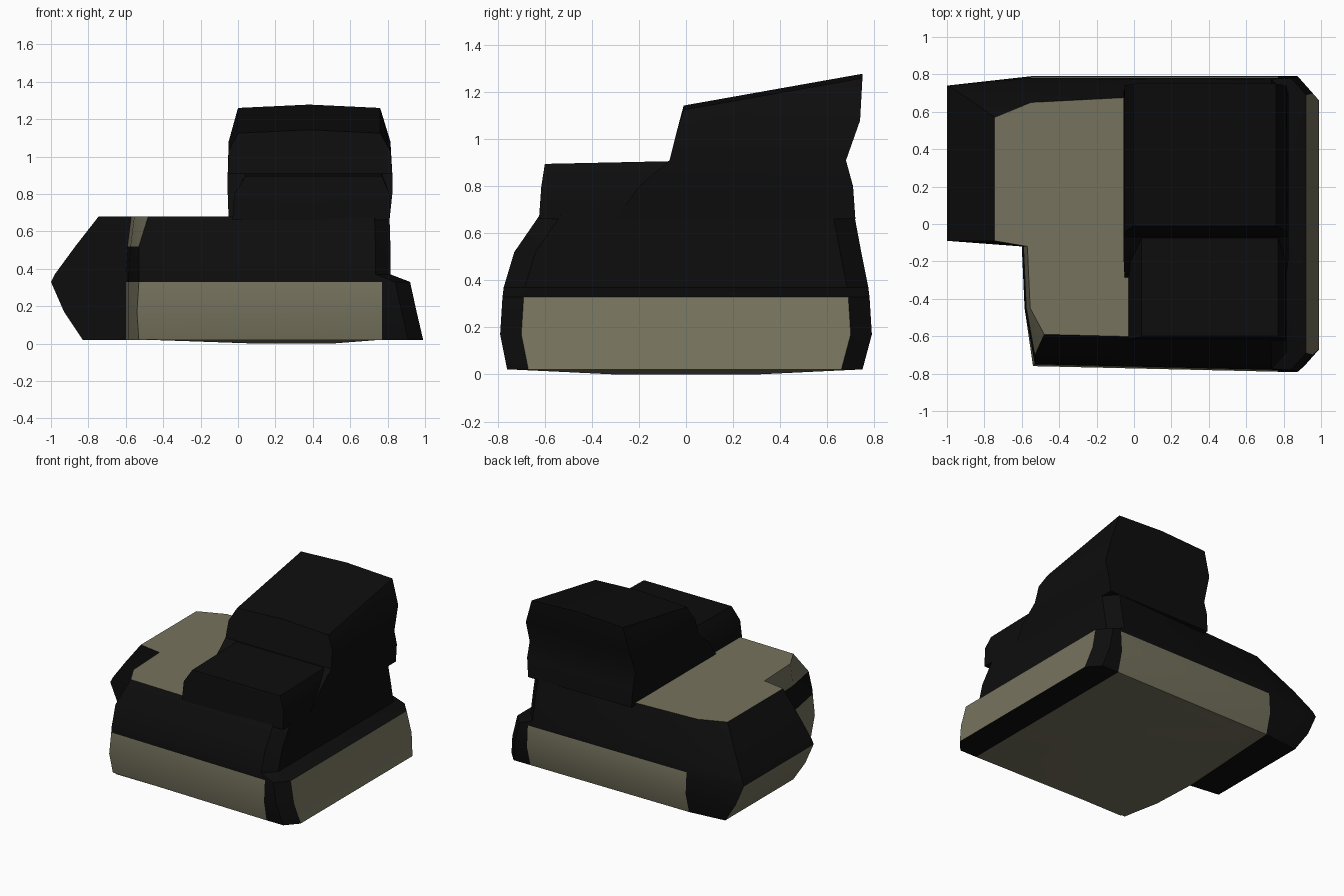
import bpy, bmesh, math

cube = bpy.data.objects.get("Cube")
if cube:
    bpy.data.objects.remove(cube, do_unlink=True)


def material(name, colour):
    mat = bpy.data.materials.new(name)
    mat.use_nodes = True
    mat.diffuse_color = colour
    mat.node_tree.nodes["Principled BSDF"].inputs["Base Color"].default_value = colour
    return mat


BLACK, KHAKI = 0, 1
MATERIALS = [material("black", (0.004, 0.004, 0.004, 1)),
             material("khaki", (0.18, 0.17, 0.11, 1))]


def loft(name, rings, side_colour, bottom, top):
    """Join rings of points; caps are lists of (point indices, colour)."""
    bm = bmesh.new()
    loops = [[bm.verts.new(p) for p in ring] for ring in rings]
    count = len(rings[0])
    for level, (low, high) in enumerate(zip(loops, loops[1:])):
        for i in range(count):
            j = (i + 1) % count
            face = bm.faces.new((low[i], low[j], high[j], high[i]))
            face.material_index = side_colour(level, i)
    for loop, cap in ((loops[0], bottom), (loops[-1], top)):
        for indices, colour in cap:
            bm.faces.new([loop[i] for i in indices]).material_index = colour
    bmesh.ops.recalc_face_normals(bm, faces=bm.faces)
    mesh = bpy.data.meshes.new(name)
    bm.to_mesh(mesh)
    bm.free()
    obj = bpy.data.objects.new(name, mesh)
    for mat in MATERIALS:
        mesh.materials.append(mat)
    bpy.context.collection.objects.link(obj)
    bpy.ops.object.select_all(action="DESELECT")
    obj.select_set(True)
    bpy.context.view_layer.objects.active = obj
    bpy.ops.object.shade_smooth_by_angle(angle=math.radians(35))
    return obj


# Main body: L-shaped outline with a side wing and a ledge on the left
def body_ring(z, right, front, back, wing, wing_back, mid_back, notch, corner):
    panel = min(0.77, right - 0.1)
    bend = right - 0.08
    return [(x, y, z) for x, y in (
        (notch, -0.12), (notch + 0.015, -0.45), (corner, front + 0.03),
        (panel, front), (bend, front), (right, front + 0.09),
        (right, back - 0.09), (bend, back), (panel, back),
        (-0.55, mid_back), (wing, wing_back), (wing, -0.09))]


body_rings = [
    body_ring(0.02, 0.99, -0.76, 0.75, -0.83, 0.72, 0.75, -0.60, -0.53),
    body_ring(0.17, 0.955, -0.79, 0.79, -0.93, 0.74, 0.79, -0.60, -0.54),
    body_ring(0.33, 0.92, -0.78, 0.78, -1.00, 0.74, 0.78, -0.60, -0.53),
    body_ring(0.37, 0.815, -0.775, 0.775, -0.98, 0.73, 0.77, -0.60, -0.53),
    body_ring(0.52, 0.815, -0.73, 0.745, -0.87, 0.66, 0.72, -0.59, -0.53),
    body_ring(0.68, 0.81, -0.62, 0.715, -0.745, 0.57, 0.65, -0.57, -0.48)]

LOWER_PANELS = {0, 1, 2, 5, 8, 10}


def body_colour(level, side):
    if level < 2:
        return KHAKI if side in LOWER_PANELS else BLACK
    return KHAKI if level == 4 and side in (0, 1) else BLACK


main, right_part, wing_part = [0, 1, 2, 3, 8, 9], [3, 4, 5, 6, 7, 8], [0, 9, 10, 11]
loft("body", body_rings, body_colour,
     [(main, KHAKI), (right_part, BLACK), (wing_part, BLACK)],
     [(main, KHAKI), (right_part, BLACK), (wing_part, KHAKI)])


# Upper blocks: rounded rectangles with a slight crown across the middle
def block_ring(x0, x1, y0, y1, z0, z1, crown=0.0):
    mid = (x0 + x1) / 2
    return [(x0, y0, z0), (mid, y0, z0 + crown), (x1, y0, z0),
            (x1, y1, z1), (mid, y1, z1 + crown), (x0, y1, z1)]


def block(name, rings):
    halves = [([0, 1, 4, 5], BLACK), ([1, 2, 3, 4], BLACK)]
    loft(name, [block_ring(*r) for r in rings],
         lambda level, side: BLACK, halves, halves)


block("front_step", [
    (-0.03, 0.81, -0.625, 0.1, 0.66, 0.66),
    (-0.02, 0.81, -0.615, 0.1, 0.80, 0.80),
    (0.04, 0.77, -0.60, 0.1, 0.895, 0.91)])

block("rear_block", [
    (-0.05, 0.81, -0.30, 0.72, 0.66, 0.66),
    (-0.055, 0.825, -0.20, 0.71, 0.80, 0.80),
    (-0.055, 0.825, -0.07, 0.68, 0.91, 0.91),
    (-0.05, 0.815, -0.04, 0.74, 1.03, 1.08),
    (0.0, 0.76, -0.01, 0.75, 1.125, 1.26, 0.018)])

# Shallow keel plate that the body rests on
loft("keel", [
    [(0.1, -0.3, 0.0), (0.5, -0.3, 0.0), (0.5, 0.3, 0.0), (0.1, 0.3, 0.0)],
    [(-0.5, -0.74, 0.021), (0.77, -0.74, 0.021), (0.77, 0.74, 0.021), (-0.5, 0.74, 0.021)]],
    lambda level, side: KHAKI, [([0, 1, 2, 3], KHAKI)], [])
